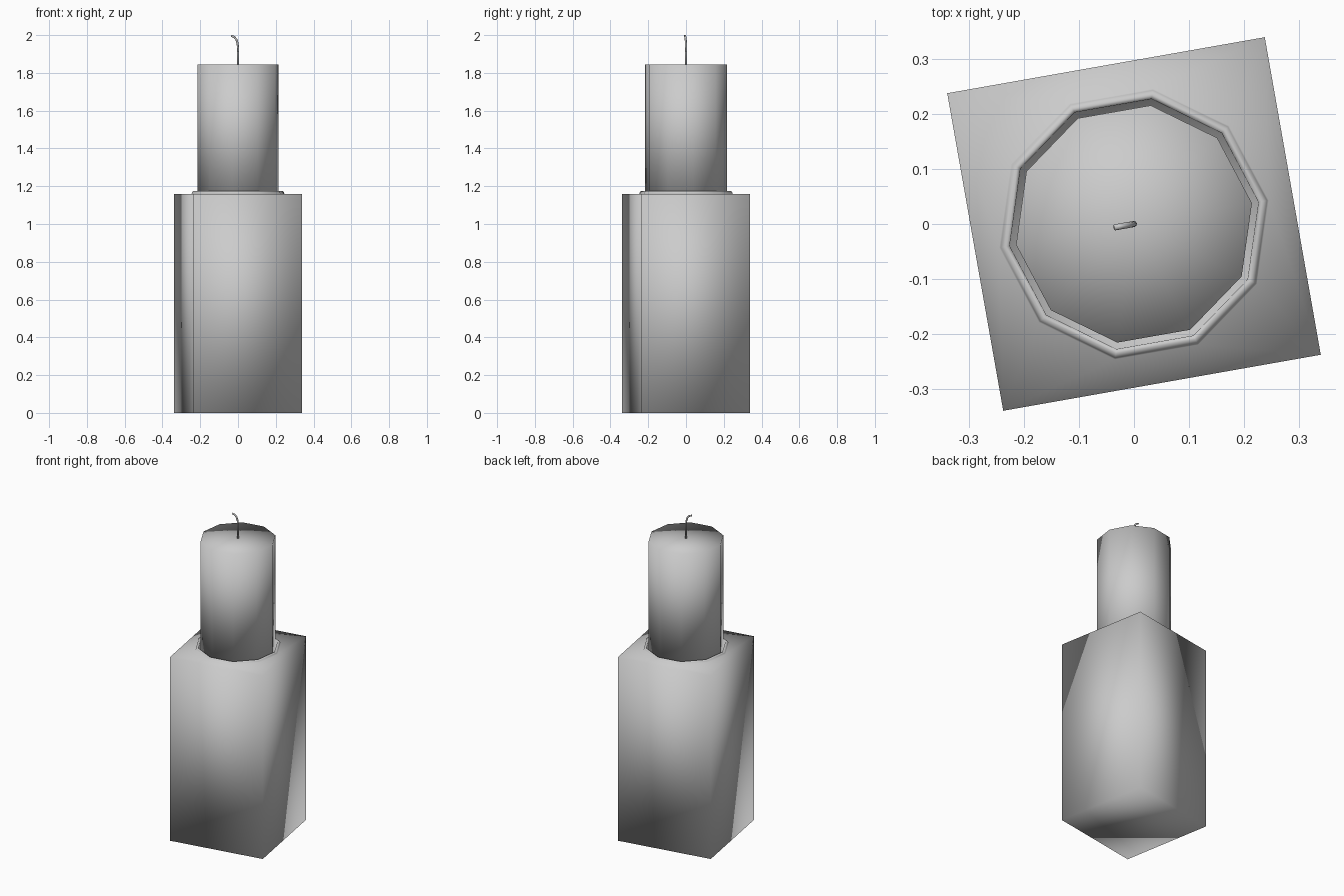
import bpy, bmesh, math
from mathutils import Matrix, Vector

cube = bpy.data.objects.get("Cube")
if cube:
    bpy.data.objects.remove(cube, do_unlink=True)

TURN = math.radians(10)   # the whole model is turned slightly
SIDES = 10

grey = bpy.data.materials.new("plain_grey")
grey.use_nodes = True
grey.diffuse_color = (0.6, 0.6, 0.6, 1)
grey.node_tree.nodes["Principled BSDF"].inputs["Base Color"].default_value = (0.6, 0.6, 0.6, 1)


def finish(bm, name):
    bmesh.ops.recalc_face_normals(bm, faces=bm.faces)
    bm.transform(Matrix.Rotation(TURN, 4, 'Z'))
    for f in bm.faces:
        f.smooth = True
    mesh = bpy.data.meshes.new(name)
    bm.to_mesh(mesh)
    bm.free()
    mesh.materials.append(grey)
    obj = bpy.data.objects.new(name, mesh)
    bpy.context.collection.objects.link(obj)
    return obj


def ring(bm, radius, z, sides=SIDES, start=0.0):
    return [bm.verts.new((radius * math.cos(start + math.tau * i / sides),
                          radius * math.sin(start + math.tau * i / sides), z))
            for i in range(sides)]


def skin(bm, a, b):
    n = len(a)
    for i in range(n):
        j = (i + 1) % n
        bm.faces.new((a[i], a[j], b[j], b[i]))


def loop_edges(bm, loop):
    edges = []
    for i, v in enumerate(loop):
        w = loop[(i + 1) % len(loop)]
        edges.append(bm.edges.get((v, w)) or bm.edges.new((v, w)))
    return edges


def fan(bm, loop, z):
    tip = bm.verts.new((0, 0, z))
    for i, v in enumerate(loop):
        bm.faces.new((v, loop[(i + 1) % len(loop)], tip))


# Square holder with a raised ten-sided lip around the socket
bm = bmesh.new()
half_diagonal = 0.2935 * math.sqrt(2)
base = ring(bm, half_diagonal, 0, 4, math.pi / 4)
top = ring(bm, half_diagonal, 1.16, 4, math.pi / 4)
bm.faces.new(base)
skin(bm, base, top)
lip_profile = [(0.249, 1.16), (0.246, 1.17), (0.238, 1.176), (0.23, 1.172), (0.228, 1.13)]
lip = [ring(bm, r, z) for r, z in lip_profile]
for a, b in zip(lip, lip[1:]):
    skin(bm, a, b)
bmesh.ops.bridge_loops(bm, edges=loop_edges(bm, top) + loop_edges(bm, lip[0]))
fan(bm, lip[-1], 1.13)
finish(bm, "holder")

# Ten-sided candle standing in the socket
bm = bmesh.new()
foot = ring(bm, 0.218, 1.13)
rim = ring(bm, 0.218, 1.845)
skin(bm, foot, rim)
fan(bm, rim, 1.845)
fan(bm, foot, 1.13)
finish(bm, "candle")

# Bent wick, swept along a short path
bm = bmesh.new()
path = [(0, 1.84), (0, 1.93), (-0.002, 1.955), (-0.009, 1.977), (-0.02, 1.99), (-0.036, 1.996)]
points = [Vector((x, 0, z)) for x, z in path]
loops = []
for i, p in enumerate(points):
    along = points[min(i + 1, len(points) - 1)] - points[max(i - 1, 0)]
    across = Vector((along.z, 0, -along.x)).normalized()
    loop = []
    for k in range(8):
        a = math.tau * k / 8
        loop.append(bm.verts.new(p + 0.0055 * (across * math.cos(a) + Vector((0, math.sin(a), 0)))))
    loops.append(loop)
for a, b in zip(loops, loops[1:]):
    skin(bm, a, b)
bm.faces.new(loops[0])
bm.faces.new(loops[-1])
finish(bm, "wick")
